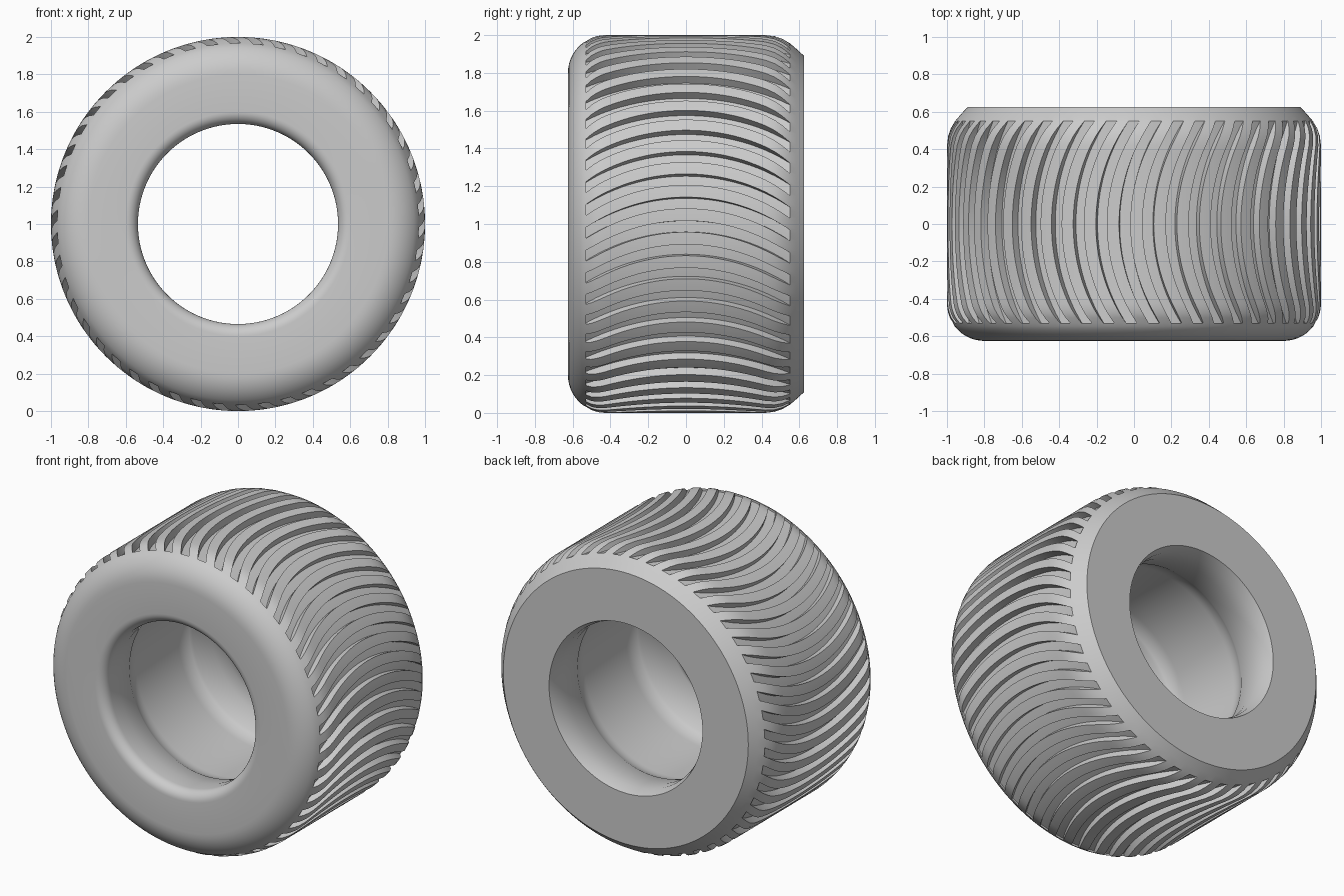
import bpy, bmesh
from math import sin, cos, tau, radians

if "Cube" in bpy.data.objects:
    bpy.data.objects.remove(bpy.data.objects["Cube"])

GROOVES = 50
STEP = tau / GROOVES
GROOVE_WIDTH = 0.06
FLOOR = 0.954
TREAD_FRONT, TREAD_BACK = -0.53, 0.55
SWEEP_RADIUS = 0.95
HALF = 0.625
BORE = 0.535

rubber = bpy.data.materials.new("grey_rubber")
rubber.use_nodes = True
grey = (0.6, 0.6, 0.6, 1)
rubber.diffuse_color = grey
rubber.node_tree.nodes["Principled BSDF"].inputs["Base Color"].default_value = grey


def arc(y, r, radius, start, end, n):
    """Points (y, r) along an arc; angle 0 points outward, 90 to the back."""
    angles = [radians(start + (end - start) * i / n) for i in range(n + 1)]
    return [(y + radius * sin(a), r + radius * cos(a)) for a in angles]


def sweep(y):
    """Angle by which the ends of a curved groove lag behind its middle."""
    y = max(TREAD_FRONT, min(TREAD_BACK, y))
    return SWEEP_RADIUS - (SWEEP_RADIUS ** 2 - y * y) ** 0.5


# Tyre cross-section: front shoulder, tread, back shoulder, then the inside
front_shoulder = arc(0.2 - HALF, 0.8, 0.2, -90, 0, 12)
front_shoulder = [p for p in front_shoulder if abs(p[0] - TREAD_FRONT) > 0.012]
front_shoulder.append((TREAD_FRONT, 0.967))
front_shoulder.sort()
tread = [(-0.42 + 0.84 * i / 20, 1.0) for i in range(1, 20)]
back_shoulder = [(0.42, 1), (0.47, 0.994), (0.51, 0.98), (TREAD_BACK, 0.957),
                 (0.585, 0.927), (HALF, 0.89)]
back_lip = [(HALF, 0.557), (0.565, BORE), (0.47, BORE)]
cavity = arc(0.22, 0.39, 0.2, 32, 0, 6) + arc(-0.22, 0.39, 0.2, 0, -32, 6)
front_lip = [(-0.47, BORE)] + arc(0.065 - HALF, BORE + 0.065, 0.065, 180, 270, 8)
profile = front_shoulder + tread + back_shoulder + back_lip + cavity + front_lip

# Column angles: three columns per groove, three per rib
offsets = [GROOVE_WIDTH * i / 3 for i in range(3)]
offsets += [GROOVE_WIDTH + (STEP - GROOVE_WIDTH) * i / 3 for i in range(3)]
columns = [k * STEP + o - 0.08 for k in range(GROOVES) for o in offsets]

# Revolve the cross-section with the sweep of the tread
bm = bmesh.new()
grid = [[bm.verts.new((r * sin(a + sweep(y)), y, r * cos(a + sweep(y))))
         for y, r in profile] for a in columns]
groove_faces = []
rows, cols = len(profile), len(columns)
for c in range(cols):
    left, right = grid[c], grid[(c + 1) % cols]
    for p in range(rows):
        q = (p + 1) % rows
        face = bm.faces.new((left[p], left[q], right[q], right[p]))
        ys = (profile[p][0], profile[q][0])
        outside = min(profile[p][1], profile[q][1]) > 0.9
        in_tread = min(ys) > TREAD_FRONT - 1e-4 and max(ys) < TREAD_BACK + 1e-4
        if outside and in_tread and c % 6 < 3:
            groove_faces.append(face)
bmesh.ops.recalc_face_normals(bm, faces=bm.faces)

# Sink the grooves to a constant floor radius, so they run out at the shoulders
result = bmesh.ops.extrude_face_region(bm, geom=groove_faces)
for v in result["geom"]:
    if isinstance(v, bmesh.types.BMVert):
        scale = FLOOR / (v.co.x ** 2 + v.co.z ** 2) ** 0.5
        v.co.x *= scale
        v.co.z *= scale
leftover = [f for f in groove_faces if f.is_valid]
if leftover:
    bmesh.ops.delete(bm, geom=leftover, context="FACES")
bmesh.ops.recalc_face_normals(bm, faces=bm.faces)

mesh = bpy.data.meshes.new("tyre")
bm.to_mesh(mesh)
bm.free()
mesh.materials.append(rubber)
tyre = bpy.data.objects.new("tyre", mesh)
tyre.location.z = 1
bpy.context.collection.objects.link(tyre)

# Smooth rubber with crisp groove and lip edges
bpy.context.view_layer.objects.active = tyre
tyre.select_set(True)
bpy.ops.object.shade_smooth_by_angle(angle=radians(30))
